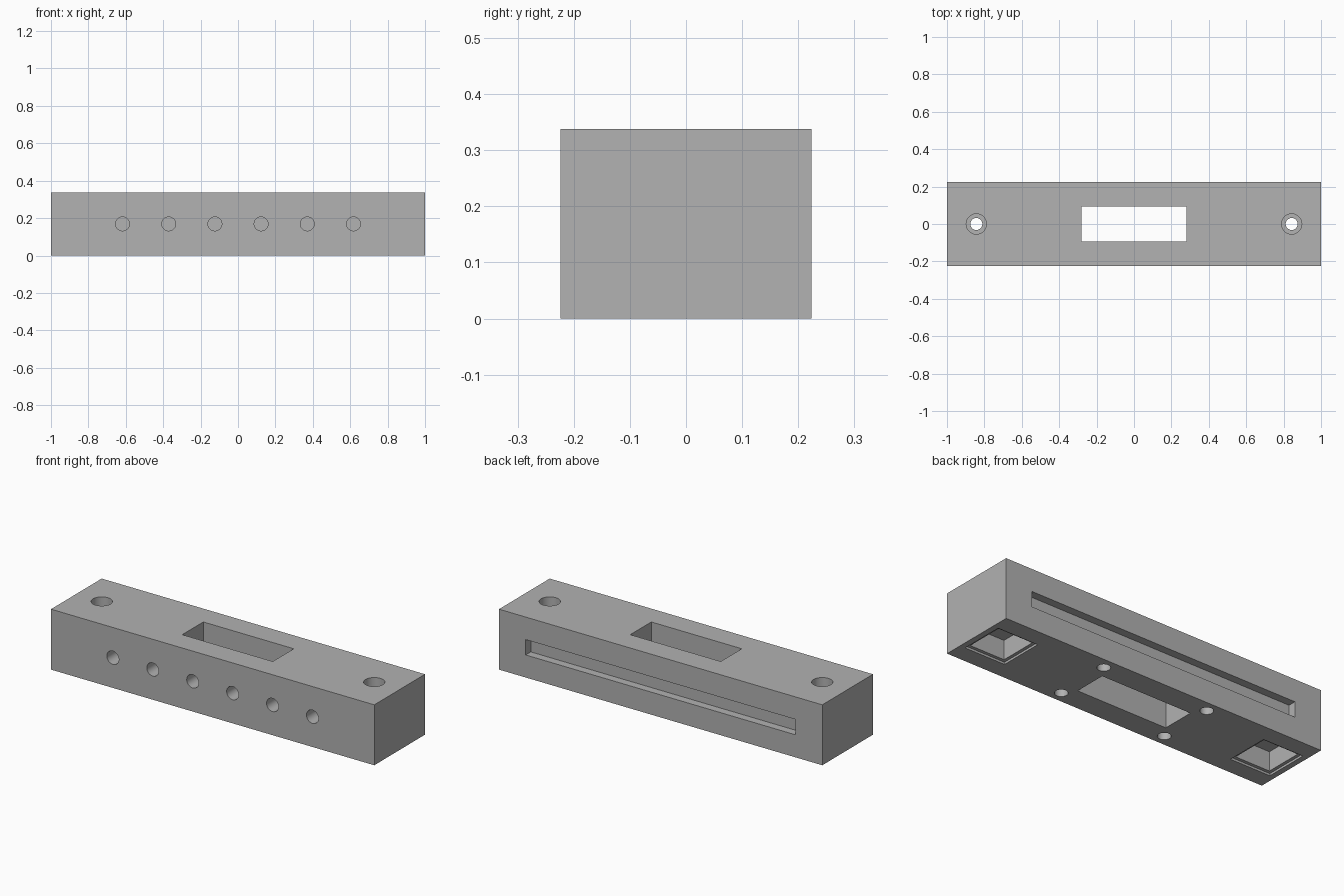
import bpy
from math import radians

default_cube = bpy.data.objects.get("Cube")
if default_cube:
    bpy.data.objects.remove(default_cube, do_unlink=True)

LENGTH, DEPTH, HEIGHT = 2.0, 0.448, 0.338
BACK, MID = DEPTH / 2, HEIGHT / 2
OVER = 0.05  # how far cutters stick out past the surface


def box(name, x, y, z):
    """Box spanning the given (low, high) ranges."""
    spans = (x, y, z)
    bpy.ops.mesh.primitive_cube_add(size=1, location=[(a + b) / 2 for a, b in spans])
    ob = bpy.context.object
    ob.name = name
    ob.scale = [b - a for a, b in spans]
    bpy.ops.object.transform_apply(location=True, rotation=True, scale=True)
    return ob


def cylinder(name, radius, centre, length, tilt=0):
    bpy.ops.mesh.primitive_cylinder_add(vertices=48, radius=radius, depth=length,
                                        location=centre, rotation=(tilt, 0, 0))
    ob = bpy.context.object
    ob.name = name
    bpy.ops.object.transform_apply(location=True, rotation=True, scale=True)
    return ob


def cut(body, cutter):
    """Subtract the cutter and throw it away."""
    cutter.hide_render = True
    mod = body.modifiers.new(cutter.name, "BOOLEAN")
    mod.operation, mod.solver, mod.object = "DIFFERENCE", "EXACT", cutter
    bpy.context.view_layer.objects.active = body
    bpy.ops.object.modifier_apply(modifier=mod.name)
    bpy.data.objects.remove(cutter, do_unlink=True)


def square_pocket(name, x, half, depth):
    return box(name, (x - half, x + half), (-half, half), (-OVER, depth))


# Main block
grey = bpy.data.materials.new("light grey")
grey.use_nodes = True
colour = (0.445, 0.445, 0.445, 1)
grey.diffuse_color = colour
grey.node_tree.nodes["Principled BSDF"].inputs["Base Color"].default_value = colour

body = box("mounting_block", (-LENGTH / 2, LENGTH / 2), (-BACK, BACK), (0, HEIGHT))
body.data.materials.append(grey)

# Window through the middle
cut(body, box("window", (-0.28, 0.28), (-0.093, 0.093), (-OVER, HEIGHT + OVER)))

# Long groove in the back
cut(body, box("back_groove", (-0.835, 0.835), (BACK - 0.045, BACK + OVER),
              (MID - 0.043, MID + 0.043)))

# Row of round holes in the front
hole_depth = 0.1
for i in range(6):
    x = (i - 2.5) * 0.247
    y = -BACK + (hole_depth - OVER) / 2
    cut(body, cylinder("front_hole", 0.037, (x, y, MID), hole_depth + OVER, radians(90)))

for side in (-1, 1):
    # Stepped screw hole and stepped square pocket at each end
    x = side * 0.843
    cut(body, square_pocket("pocket_rim", x, 0.125, 0.012))
    cut(body, square_pocket("pocket", x, 0.107, 0.12))
    cut(body, cylinder("screw_hole", 0.032, (x, 0, MID), HEIGHT + OVER))
    cut(body, cylinder("counterbore", 0.054, (x, 0, HEIGHT), 0.2))
    # Round holes underneath, beside the window
    for y in (-0.161, 0.161):
        cut(body, cylinder("base_hole", 0.034, (side * 0.327, y, 0), 0.2))

# Smooth hole walls, sharp block edges
bpy.ops.object.select_all(action="DESELECT")
body.select_set(True)
bpy.context.view_layer.objects.active = body
bpy.ops.object.shade_smooth_by_angle(angle=radians(30))
